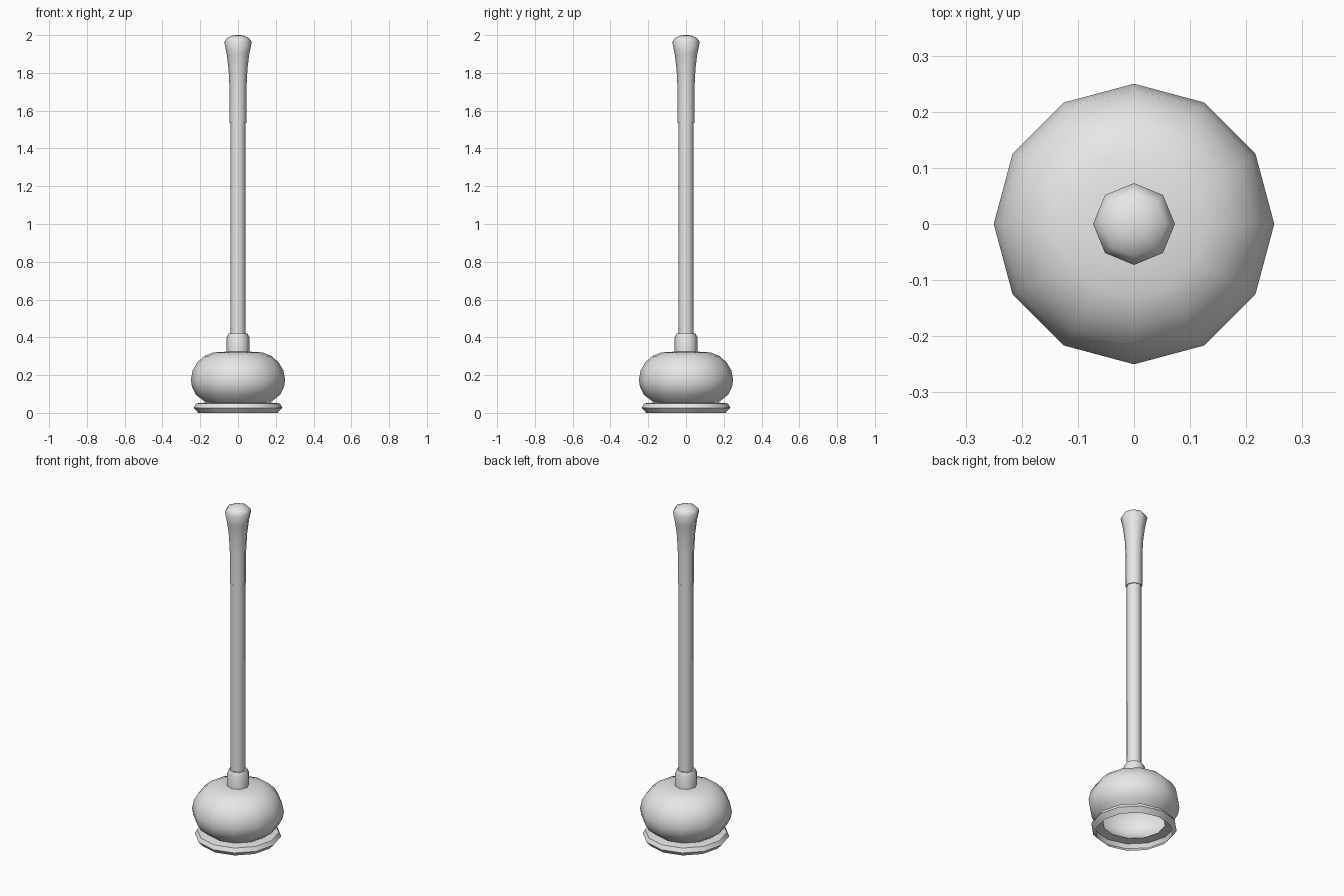
import bpy
import bmesh
from math import cos, sin, tau, radians

if "Cube" in bpy.data.objects:
    bpy.data.objects.remove(bpy.data.objects["Cube"])

grey = bpy.data.materials.new("light grey")
grey.use_nodes = True
colour = (0.8, 0.8, 0.8, 1)
grey.diffuse_color = colour
grey.node_tree.nodes["Principled BSDF"].inputs["Base Color"].default_value = colour


def lathe(name, profile, sides, sharp=50, cap_start=False, cap_end=False):
    """Turn (radius, height) points, listed bottom to top, around z."""
    bm = bmesh.new()
    rings = [[bm.verts.new((r * cos(tau * i / sides), r * sin(tau * i / sides), z))
              for i in range(sides)] for r, z in profile]
    for low, high in zip(rings, rings[1:]):
        for i in range(sides):
            j = (i + 1) % sides
            bm.faces.new((low[i], low[j], high[j], high[i]))
    if cap_start:
        bm.faces.new(rings[0][::-1])
    if cap_end:
        bm.faces.new(rings[-1])
    mesh = bpy.data.meshes.new(name)
    bm.to_mesh(mesh)
    bm.free()
    mesh.materials.append(grey)
    obj = bpy.data.objects.new(name, mesh)
    bpy.context.collection.objects.link(obj)
    bpy.ops.object.select_all(action='DESELECT')
    obj.select_set(True)
    bpy.context.view_layer.objects.active = obj
    bpy.ops.object.shade_smooth_by_angle(angle=radians(sharp))
    return obj


# Hollow rubber cup: open flared lip, pinched neck, round dome
lathe("rubber_cup", [(0.21, 0.0), (0.235, 0.027), (0.222, 0.05), (0.17, 0.055),
                     (0.222, 0.095), (0.243, 0.135), (0.25, 0.175), (0.24, 0.225),
                     (0.217, 0.265), (0.18, 0.3), (0.13, 0.32), (0.05, 0.325)],
      12, cap_end=True)

# Collar holding the handle
lathe("collar", [(0.06, 0.31), (0.06, 0.4), (0.05, 0.42)], 8, cap_end=True)

# Long handle
lathe("handle_rod", [(0.04, 0.4), (0.04, 1.55)], 8)

# Flared grip with a domed end
lathe("handle_grip", [(0.045, 1.535), (0.045, 1.72), (0.05, 1.82), (0.06, 1.9),
                      (0.073, 1.963), (0.058, 1.985), (0.03, 1.997), (0.01, 2.0)],
      8, sharp=60, cap_start=True, cap_end=True)
